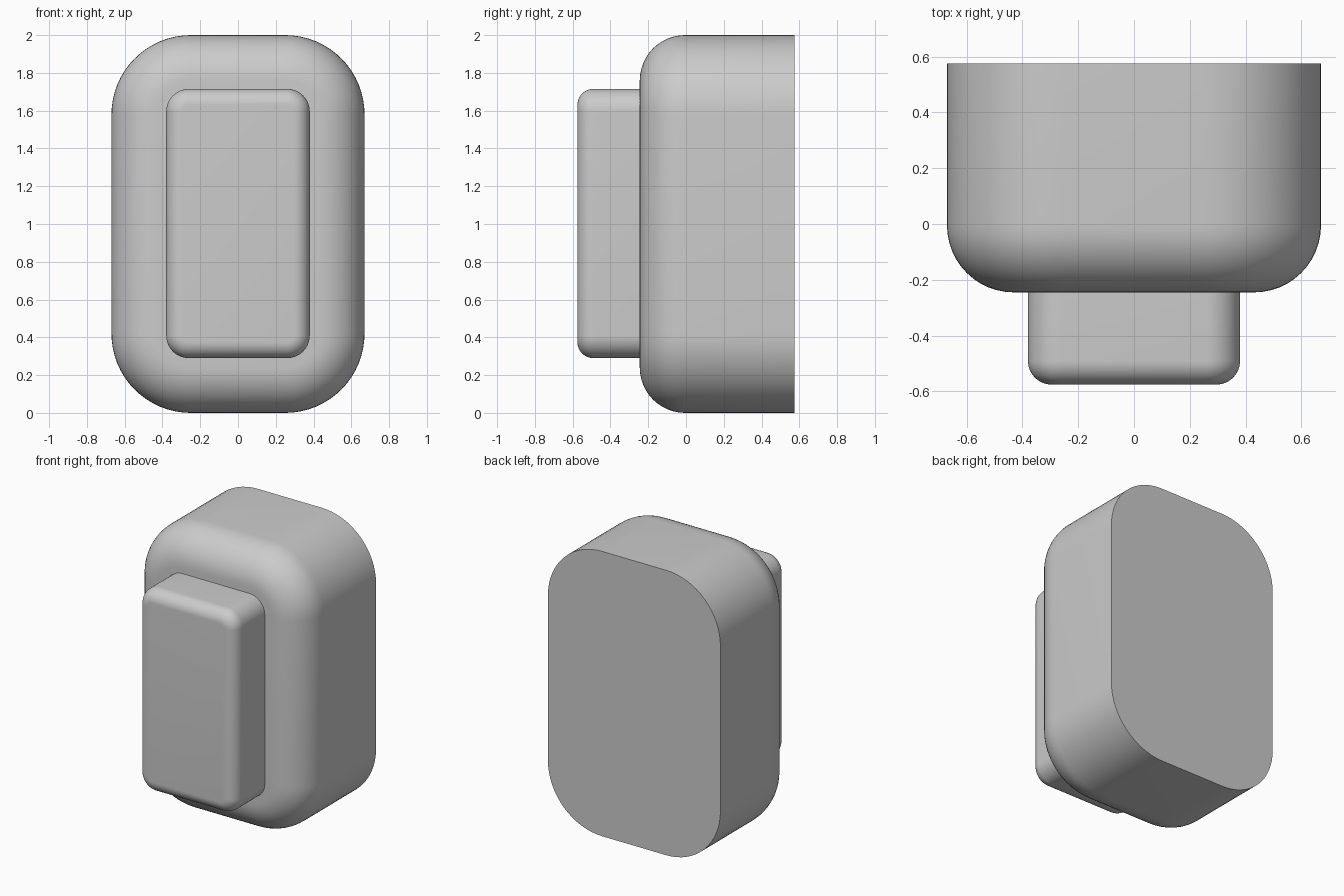
import bpy
import bmesh
from math import sin, cos, pi, radians

if "Cube" in bpy.data.objects:
    bpy.data.objects.remove(bpy.data.objects["Cube"], do_unlink=True)

GREY = (0.6, 0.6, 0.6, 1)
grey = bpy.data.materials.new("plain grey")
grey.use_nodes = True
grey.diffuse_color = GREY
grey.node_tree.nodes["Principled BSDF"].inputs["Base Color"].default_value = GREY

CORNER_STEPS = 16
FILLET_STEPS = 12


def outline(half_x, half_z, radius):
    """Rounded rectangle around the origin as (x, z) points."""
    points = []
    centres = ((1, 1), (-1, 1), (-1, -1), (1, -1))
    for quarter, (sx, sz) in enumerate(centres):
        for i in range(CORNER_STEPS + 1):
            a = (quarter + i / CORNER_STEPS) * pi / 2
            points.append((sx * (half_x - radius) + radius * cos(a),
                           sz * (half_z - radius) + radius * sin(a)))
    return points


def rounded_block(name, half_x, z_low, z_high, front, back, corner, fillet):
    """Rounded block with a flat back and a filleted front edge."""
    bm = bmesh.new()
    mid_z, half_z = (z_low + z_high) / 2, (z_high - z_low) / 2
    rows = [(0, back)]
    for i in range(FILLET_STEPS + 1):
        a = i / FILLET_STEPS * pi / 2
        rows.append((fillet * (1 - cos(a)), front + fillet * (1 - sin(a))))
    rings = [[bm.verts.new((x, y, z + mid_z))
              for x, z in outline(half_x - inset, half_z - inset, corner - inset)]
             for inset, y in rows]
    for a, b in zip(rings, rings[1:]):
        for i in range(len(a)):
            j = (i + 1) % len(a)
            bm.faces.new((a[i], a[j], b[j], b[i]))
    bm.faces.new(rings[0])
    bm.faces.new(rings[-1])
    bmesh.ops.recalc_face_normals(bm, faces=bm.faces)

    mesh = bpy.data.meshes.new(name)
    bm.to_mesh(mesh)
    bm.free()
    mesh.materials.append(grey)
    obj = bpy.data.objects.new(name, mesh)
    bpy.context.collection.objects.link(obj)
    bpy.ops.object.select_all(action='DESELECT')
    obj.select_set(True)
    bpy.context.view_layer.objects.active = obj
    bpy.ops.object.shade_smooth_by_angle(angle=radians(30))


# Large body with a flat back
rounded_block("body", 0.67, 0, 2, -0.245, 0.575, 0.42, 0.24)
# Raised front panel, sunk slightly into the body
rounded_block("front_panel", 0.38, 0.29, 1.715, -0.575, -0.225, 0.12, 0.085)
